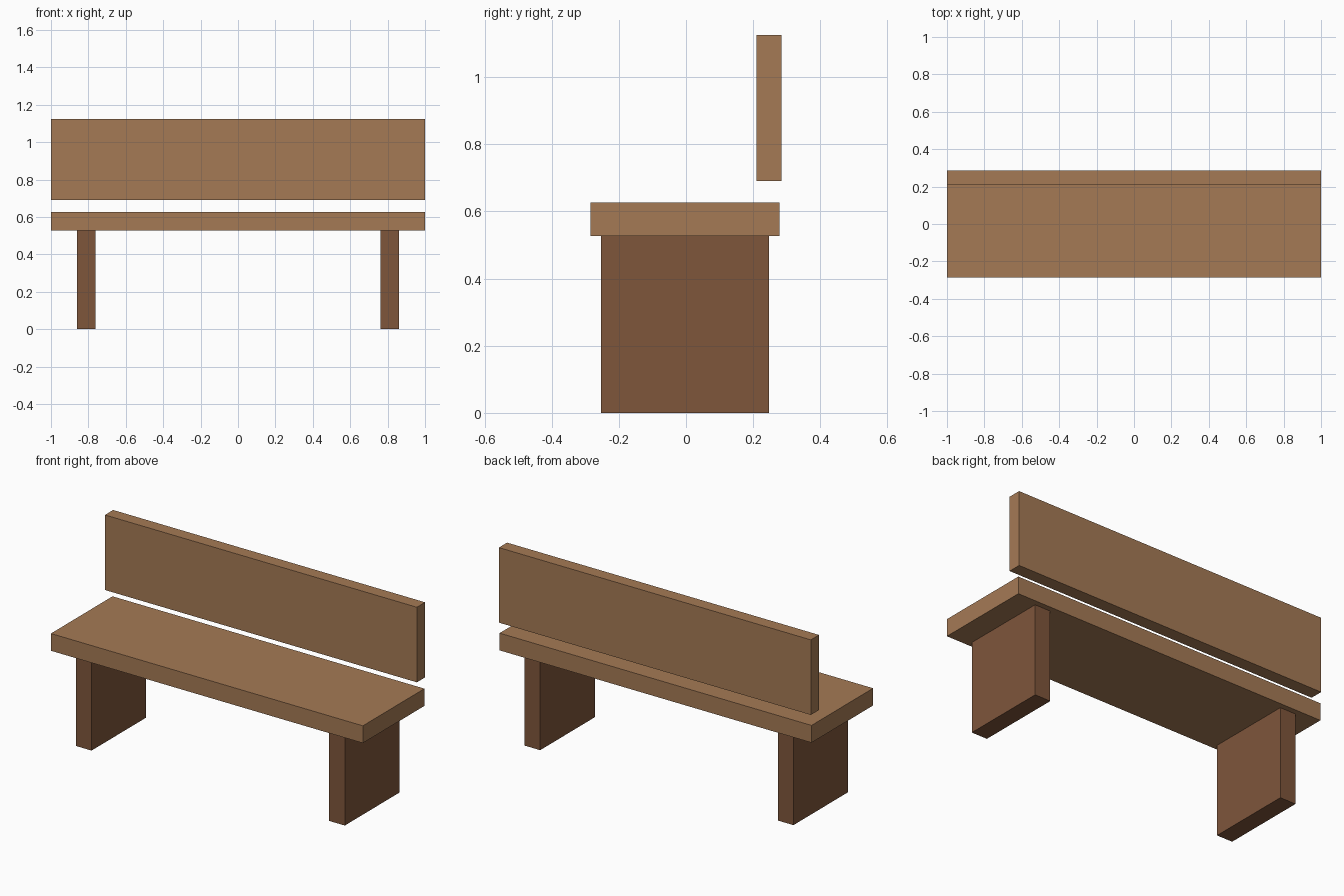
import bpy

if "Cube" in bpy.data.objects:
    bpy.data.objects.remove(bpy.data.objects["Cube"])


def material(name, color):
    m = bpy.data.materials.new(name)
    m.diffuse_color = (*color, 1.0)
    m.use_nodes = True
    m.node_tree.nodes["Principled BSDF"].inputs["Base Color"].default_value = m.diffuse_color
    return m


def box(name, lo, hi, mat):
    """Axis-aligned box between two corners."""
    bpy.ops.mesh.primitive_cube_add(
        size=1, location=[(a + b) / 2 for a, b in zip(lo, hi)])
    ob = bpy.context.object
    ob.name = name
    ob.scale = [b - a for a, b in zip(lo, hi)]
    bpy.ops.object.transform_apply(location=False, rotation=False, scale=True)
    ob.data.materials.append(mat)
    return ob


light_wood = material("light wood", (0.376, 0.195, 0.091))
dark_wood = material("dark wood", (0.212, 0.093, 0.044))

# Seat plank and floating backrest plank
box("seat", (-1, -0.285, 0.527), (1, 0.279, 0.627), light_wood)
box("backrest", (-1, 0.21, 0.69), (1, 0.285, 1.125), light_wood)

# Slab legs, one at each end
for side, x in (("left", -0.812), ("right", 0.812)):
    box(side + "_leg", (x - 0.05, -0.253, 0), (x + 0.05, 0.247, 0.527), dark_wood)
